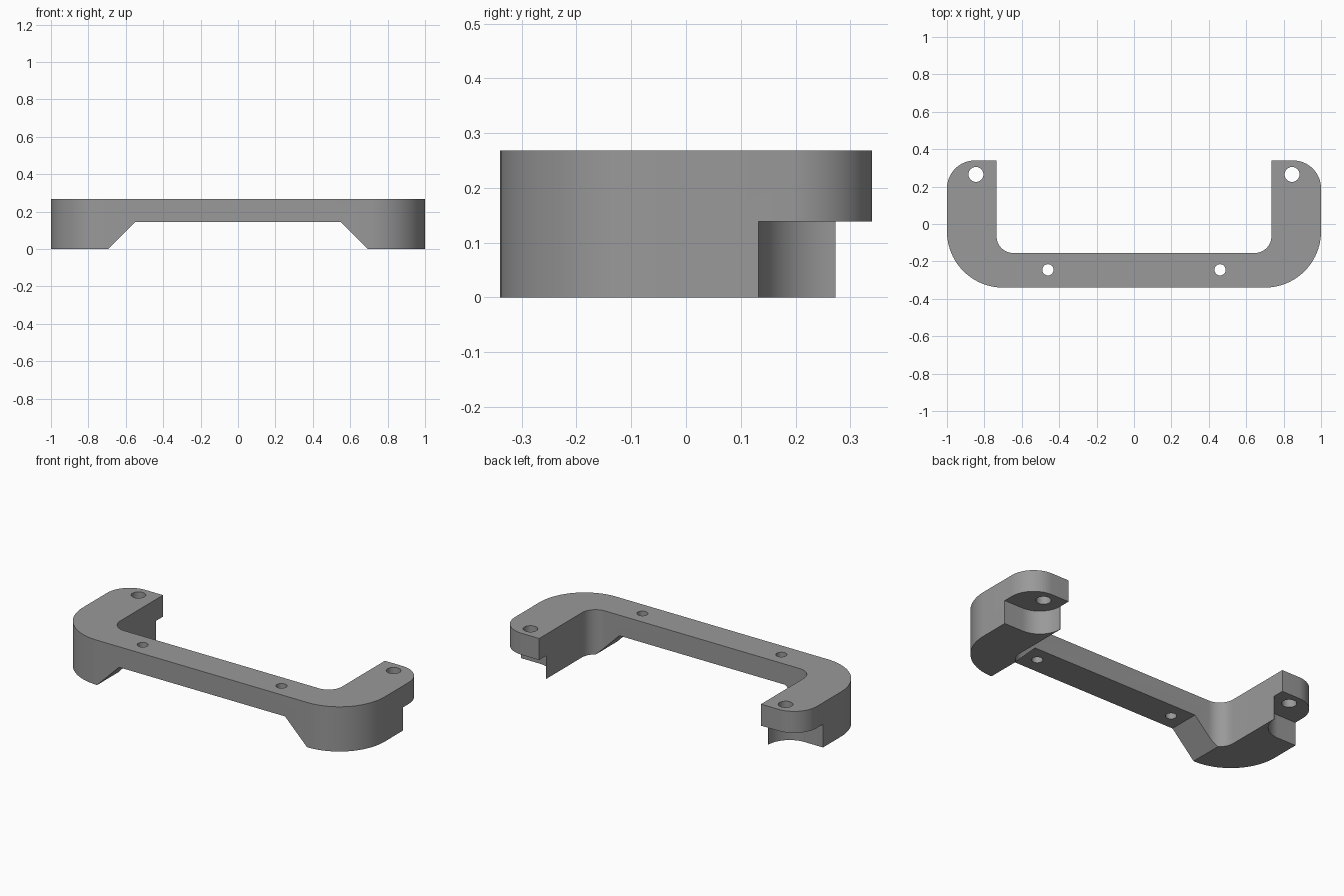
import bpy, bmesh, math

if "Cube" in bpy.data.objects:
    bpy.data.objects.remove(bpy.data.objects["Cube"])

HEIGHT = 0.268

grey = bpy.data.materials.new("plain grey")
grey.diffuse_color = (0.32, 0.32, 0.32, 1)
grey.use_nodes = True
grey.node_tree.nodes["Principled BSDF"].inputs["Base Color"].default_value = grey.diffuse_color


def arc(cx, cy, r, a0, a1, n=16):
    """Points on an arc, angles in degrees."""
    angles = [math.radians(a0 + (a1 - a0) * i / n) for i in range(n + 1)]
    return [(cx + r * math.cos(a), cy + r * math.sin(a)) for a in angles]


def mirrored(points):
    return [(-x, y) for x, y in reversed(points)]


def prism(name, points, low, high, axis="Z"):
    """Extrude a closed outline along z, or an x-z outline along y."""
    bm = bmesh.new()
    place = (lambda p, h: (p[0], p[1], h)) if axis == "Z" else (lambda p, h: (p[0], h, p[1]))
    face = bm.faces.new([bm.verts.new(place(p, low)) for p in points])
    grown = bmesh.ops.extrude_face_region(bm, geom=[face])
    shift = (0, 0, high - low) if axis == "Z" else (0, high - low, 0)
    bmesh.ops.translate(bm, vec=shift,
                        verts=[v for v in grown["geom"] if isinstance(v, bmesh.types.BMVert)])
    bmesh.ops.recalc_face_normals(bm, faces=bm.faces)
    mesh = bpy.data.meshes.new(name)
    bm.to_mesh(mesh)
    bm.free()
    obj = bpy.data.objects.new(name, mesh)
    bpy.context.collection.objects.link(obj)
    mesh.materials.append(grey)
    return obj


# U-shaped bracket: right half from the front middle round to the inner edge
right_half = (arc(0.70, -0.04, 0.30, -90, 0, 24)
              + arc(0.85, 0.19, 0.15, 0, 90)
              + [(0.735, 0.34)]
              + arc(0.645, -0.065, 0.09, 0, -90, 12))
bracket = prism("bracket", right_half + mirrored(right_half), 0, HEIGHT)

# Raised underside of the crossbar with sloping ends
cutters = [prism("underside_cutter",
                 [(-0.795, -0.1), (0.795, -0.1), (0.55, 0.145), (-0.55, 0.145)],
                 -0.6, 0.6, "Y")]

# Curved notch under the tip of each arm
notch = ([(1.1, 0.5), (1.1, 0.132)] + arc(0.878, 0.273, 0.141, 270, 180)
         + [(0.68, 0.273), (0.68, 0.5)])
cutters += [prism("notch_cutter", outline, -0.1, 0.139)
            for outline in (notch, mirrored(notch))]

# Screw holes in the arms and crossbar
for x, y, r in ((0.845, 0.265, 0.04), (0.46, -0.245, 0.03)):
    for side in (-1, 1):
        circle = arc(side * x, y, r, 0, 360, 32)[:-1]
        cutters.append(prism("hole_cutter", circle, -0.1, 0.4))

bpy.context.view_layer.objects.active = bracket
for cutter in cutters:
    cutter.hide_render = True
    mod = bracket.modifiers.new("cut", "BOOLEAN")
    mod.operation = "DIFFERENCE"
    mod.solver = "EXACT"
    mod.object = cutter
    bpy.ops.object.modifier_apply(modifier=mod.name)
    bpy.data.objects.remove(cutter)

bpy.ops.object.select_all(action="DESELECT")
bracket.select_set(True)
bpy.ops.object.shade_smooth_by_angle(angle=math.radians(30))
